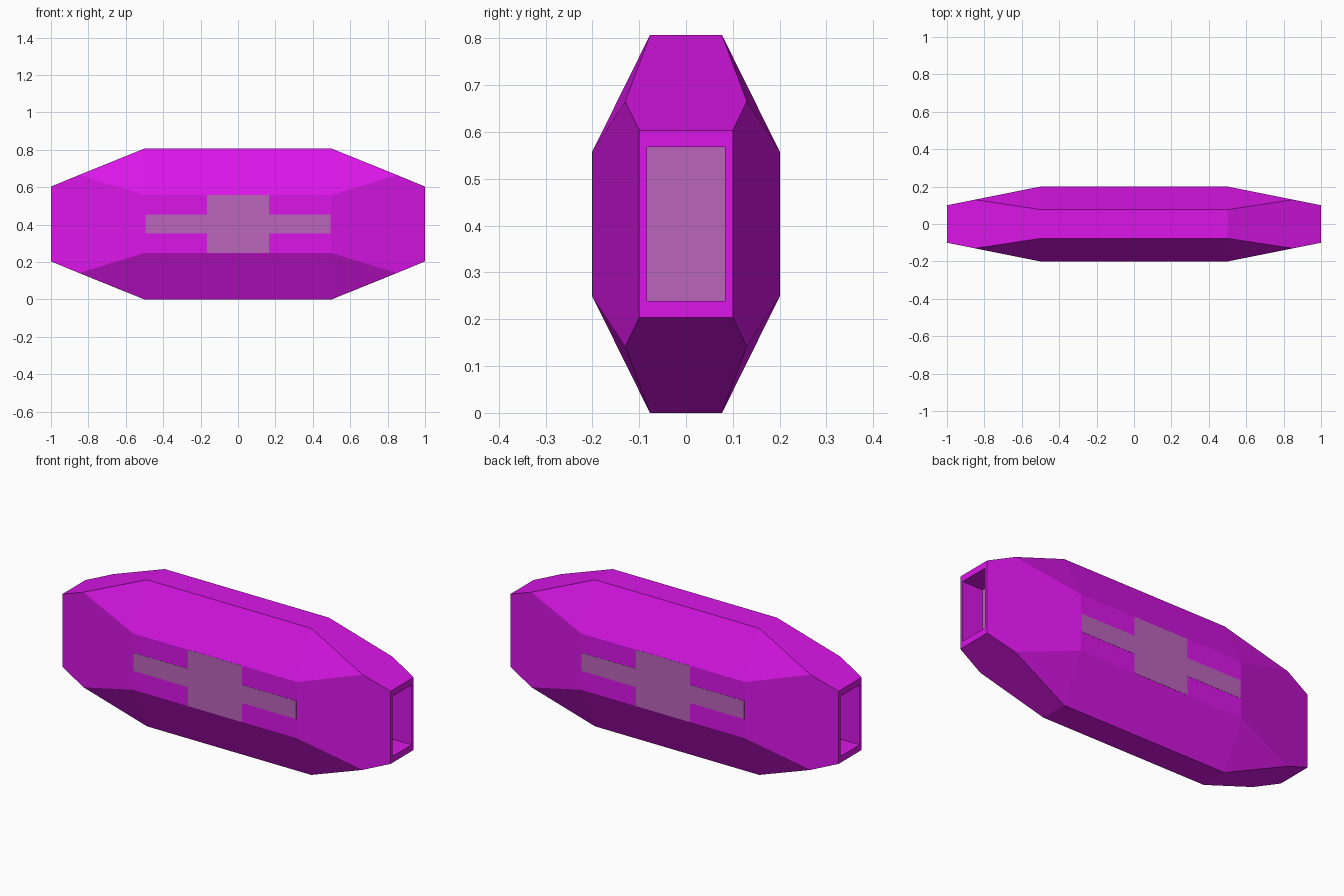
import bpy, bmesh
from itertools import product

if "Cube" in bpy.data.objects:
    bpy.data.objects.remove(bpy.data.objects["Cube"])

MID = 0.4035   # height of the horizontal symmetry plane


def material(name, color):
    m = bpy.data.materials.new(name)
    m.diffuse_color = (*color, 1)
    m.use_nodes = True
    m.node_tree.nodes["Principled BSDF"].inputs["Base Color"].default_value = m.diffuse_color
    return m


purple = material("purple", (0.70, 0.008, 0.80))
grey = material("grey_purple", (0.50, 0.13, 0.50))


def finish(name, bm, mat):
    bmesh.ops.remove_doubles(bm, verts=bm.verts, dist=1e-5)
    bmesh.ops.recalc_face_normals(bm, faces=bm.faces)
    me = bpy.data.meshes.new(name)
    bm.to_mesh(me)
    bm.free()
    me.materials.append(mat)
    ob = bpy.data.objects.new(name, me)
    ob.location.z = MID
    bpy.context.collection.objects.link(ob)
    return ob


# hull: one octant of faces, reflected into all eight
side = (0.5, 0.2, 0.155)      # upper corner of the flat side
top = (0.5, 0.077, MID)       # corner of the flat top
bevel = (0.85, 0.13, 0.262)   # where side, top and chamfer meet
end = (1, 0.1, 0.2)           # corner of the end rim
hy, hz, hx = 0.083, 0.165, 0.875   # end recess half sizes and floor
octant = [
    [(0, 0.2, 0), (0.5, 0.2, 0), side, (0, 0.2, 0.155)],
    [(0, 0.2, 0.155), side, top, (0, 0.077, MID)],
    [(0, 0, MID), (0, 0.077, MID), top, (0.5, 0, MID)],
    [side, bevel, top],
    [(0.5, 0.2, 0), (1, 0.1, 0), end, bevel, side],
    [(0.5, 0, MID), top, bevel, end, (1, 0, 0.2)],
    [(1, 0.1, 0), end, (1, hy, hz), (1, hy, 0)],
    [end, (1, 0, 0.2), (1, 0, hz), (1, hy, hz)],
    [(1, hy, 0), (1, hy, hz), (hx, hy, hz), (hx, hy, 0)],
    [(1, 0, hz), (1, hy, hz), (hx, hy, hz), (hx, 0, hz)],
]
bm = bmesh.new()
for sx, sy, sz in product((1, -1), repeat=3):
    for face in octant:
        bm.faces.new([bm.verts.new((x * sx, y * sy, z * sz)) for x, y, z in face])
finish("hull", bm, purple)

# grey panels at the bottom of the end recesses
for s, label in ((1, "right"), (-1, "left")):
    bm = bmesh.new()
    bmesh.ops.create_cube(bm, size=1)
    bmesh.ops.scale(bm, vec=(0.01, 2 * hy, 2 * hz), verts=bm.verts)
    bmesh.ops.translate(bm, vec=(s * (hx - 0.005), 0, 0), verts=bm.verts)
    finish(label + "_end_panel", bm, grey)

# cross-shaped inlays on front and back
arm, plate, low, high = 0.495, 0.165, 0.05, 0.155
quarter = [(arm, low), (plate, low), (plate, high)]
outline = (quarter + [(-x, z) for x, z in reversed(quarter)]
           + [(-x, -z) for x, z in quarter]
           + [(x, -z) for x, z in reversed(quarter)])
for s, label in ((-1, "front"), (1, "back")):
    bm = bmesh.new()
    f = bm.faces.new([bm.verts.new((x, s * 0.199, z)) for x, z in outline])
    r = bmesh.ops.extrude_face_region(bm, geom=[f])
    moved = [v for v in r["geom"] if isinstance(v, bmesh.types.BMVert)]
    bmesh.ops.translate(bm, vec=(0, s * 0.002, 0), verts=moved)
    finish(label + "_cross_inlay", bm, grey)
